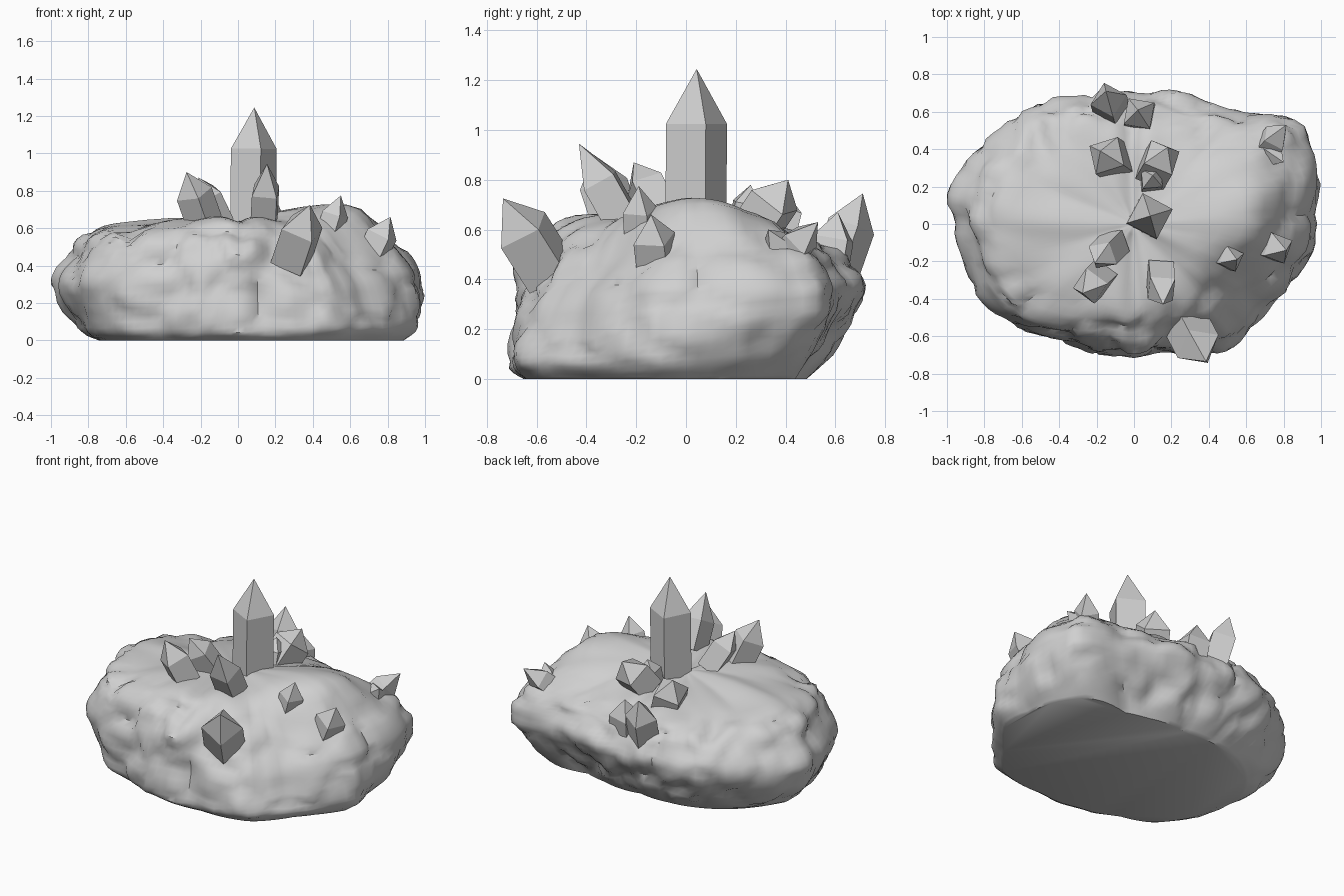
import bpy, bmesh, math
from mathutils import Vector, noise

cube = bpy.data.objects.get("Cube")
if cube:
    bpy.data.objects.remove(cube, do_unlink=True)

SHADE = (0.63, 0.63, 0.63, 1)
grey = bpy.data.materials.new("stone_grey")
grey.use_nodes = True
grey.diffuse_color = SHADE
for node in grey.node_tree.nodes:
    if node.type == 'BSDF_PRINCIPLED':
        node.inputs["Base Color"].default_value = SHADE


def add_object(name, bm):
    bmesh.ops.recalc_face_normals(bm, faces=bm.faces[:])
    mesh = bpy.data.meshes.new(name)
    bm.to_mesh(mesh)
    bm.free()
    mesh.materials.append(grey)
    obj = bpy.data.objects.new(name, mesh)
    bpy.context.collection.objects.link(obj)
    return obj


# Widest outline of the rock seen from above
OUTLINE = [(-1, .13), (-.93, .3), (-.75, .5), (-.55, .62), (-.3, .69), (0, .7),
           (.2, .71), (.4, .66), (.6, .6), (.8, .6), (.92, .54), (.98, .35),
           (1, .25), (.97, .05), (.98, -.15), (.85, -.32), (.75, -.43), (.55, -.65),
           (.2, -.7), (-.1, -.7), (-.4, -.63), (-.65, -.56), (-.86, -.35), (-.95, -.12)]
POLAR = sorted((math.atan2(y, x) % math.tau, math.hypot(x, y)) for x, y in OUTLINE)
POLAR = [(POLAR[-1][0] - math.tau, POLAR[-1][1])] + POLAR + [(POLAR[0][0] + math.tau, POLAR[0][1])]

# Side profiles every 45 degrees from +x: (share of outline radius, height)
PROFILES = [
    [(.9, 0), (.98, .07), (1, .22), (.96, .38), (.84, .54), (.6, .765)],
    [(.7, 0), (.86, .15), (1, .3), (.96, .43), (.86, .52), (.5, .64)],
    [(.67, 0), (.85, .14), (1, .36), (.92, .48), (.8, .54), (.5, .61)],
    [(.71, 0), (.88, .11), (1, .3), (.93, .45), (.8, .55), (.5, .61)],
    [(.75, 0), (.87, .06), (1, .3), (.93, .44), (.85, .57), (.6, .65)],
    [(.86, 0), (.95, .06), (1, .25), (.93, .45), (.83, .57), (.5, .65)],
    [(.91, 0), (1.01, .065), (.96, .28), (.94, .46), (.8, .61), (.58, .675)],
    [(.92, 0), (1, .065), (.95, .19), (.82, .38), (.65, .55), (.4, .68)],
]
SEGMENTS, STEPS = 120, 5


def catmull(a, b, c, d, t):
    return .5 * (2 * b + (c - a) * t + (2 * a - 5 * b + 4 * c - d) * t ** 2
                 + (3 * b - a - 3 * c + d) * t ** 3)


def outline_radius(angle):
    for (a, ra), (b, rb) in zip(POLAR, POLAR[1:]):
        if a <= angle <= b:
            return ra + (rb - ra) * (angle - a) / (b - a)
    return 1.0


def profile_point(angle, level):
    """Blend neighbouring profiles; the last level is the middle of the top."""
    if level == 6:
        return Vector((0, .66))
    turn = angle / math.tau * 8
    i = int(turn)
    return Vector(PROFILES[i % 8][level]).lerp(Vector(PROFILES[(i + 1) % 8][level]), turn - i)


def rock_point(angle, level, t):
    p = catmull(*[profile_point(angle, min(max(level + k, 0), 6)) for k in (-1, 0, 1, 2)], t)
    r = p.x * outline_radius(angle)
    return Vector((r * math.cos(angle), r * math.sin(angle), p.y))


def roughen(p):
    """Broad bumps, chipped plates, and the clefts across the top."""
    out = Vector((p.x * .6, p.y, (p.z - .3) * 1.5)).normalized()
    bump = .025 * noise.noise(p * 3.2) + .015 * noise.noise(p * 8) - .004
    near = noise.voronoi(p * 3.5)[0]
    bump -= .025 * max(0, 1 - (near[1] - near[0]) * 5)
    ragged = min(1, max(0, abs(p.y) - .4 - .2 * abs(p.x)) * 5)
    bump += ragged * (.015 - .06 * abs(noise.noise(Vector((p.x * 4, p.y * 4, p.z * 6)))))
    q = p + out * bump * min(1, p.z / .1)
    high = min(1, max(0, (p.z - .4) / .15))
    q.z -= high * .05 * math.exp(-((p.x + .54 - .03 * math.sin(p.y * 4)) / .045) ** 2)
    q.z -= high * .03 * math.exp(-((p.x + .01 + .03 * p.y) / .04) ** 2)
    # Hollow under the two crystals on the sloping side
    q.z -= .05 * min(1, p.z / .4) * math.exp(-((p.x - .66) ** 2 + (p.y + .2) ** 2) / .03)
    q.z = max(q.z, 0)
    return q


# Rock
bm = bmesh.new()
rings = []
for row in range(6 * STEPS):
    level, sub = divmod(row, STEPS)
    rings.append([bm.verts.new(roughen(rock_point(s / SEGMENTS * math.tau, level, sub / STEPS)))
                  for s in range(SEGMENTS)])
for low, high in zip(rings, rings[1:]):
    for s in range(SEGMENTS):
        n = (s + 1) % SEGMENTS
        bm.faces.new((low[s], low[n], high[n], high[s]))
top = bm.verts.new(roughen(Vector((0, 0, .66))))
for s in range(SEGMENTS):
    bm.faces.new((rings[-1][s], rings[-1][(s + 1) % SEGMENTS], top))
# Ease the spokes out of the middle of the top
middle = [v for ring in rings[-8:] for v in ring] + [top]
for step in range(6):
    bmesh.ops.smooth_vert(bm, verts=middle, factor=.5, use_axis_z=True)
bm.faces.new(rings[0][::-1])
rock = add_object("rock", bm)
bpy.ops.object.select_all(action='DESELECT')
rock.select_set(True)
bpy.context.view_layer.objects.active = rock
bpy.ops.object.shade_smooth_by_angle(angle=math.radians(45))


# Crystals: square prisms with pointed ends
def crystal(name, base, tip, radius, turn=17, point=1.5):
    base, tip = Vector(base), Vector(tip)
    axis = (tip - base).normalized()
    spin = Vector((0, 0, 1)).rotation_difference(axis)
    shoulder = tip - axis * radius * point
    bm = bmesh.new()
    loops = []
    for centre in (base - axis * .03, shoulder):
        loops.append([])
        for k in range(4):
            a = math.radians(turn + 90 * k)
            corner = Vector((math.cos(a), math.sin(a), 0)) * radius
            loops[-1].append(bm.verts.new(centre + spin @ corner))
    apex = bm.verts.new(tip)
    bm.faces.new(loops[0][::-1])
    for k in range(4):
        n = (k + 1) % 4
        bm.faces.new((loops[0][k], loops[0][n], loops[1][n], loops[1][k]))
        bm.faces.new((loops[1][k], loops[1][n], apex))
    add_object(name, bm)


crystal("main_crystal", (.08, .04, .6), (.087, .043, 1.245), .128, 17, 1.72)
crystal("front_crystal", (.29, -.555, .44), (.385, -.735, .725), .125, 30, 1.25)
crystal("left_crystal", (.735, -.12, .49), (.815, -.14, .66), .092, 25, 1.15)
crystal("left_inner_crystal", (.5, -.18, .61), (.55, -.19, .775), .075, 20, 1.4)
crystal("front_middle_crystal", (.14, -.27, .66), (.155, -.43, .945), .095, 40, 1.8)
crystal("front_right_crystal", (-.19, -.29, .66), (-.275, -.37, .9), .1, 10, 1.3)
crystal("right_inner_crystal", (-.11, -.11, .66), (-.21, -.21, .87), .09, 60, 1.2)
crystal("back_middle_crystal", (.11, .29, .62), (.18, .41, .8), .115, 25, .9)
crystal("back_small_crystal", (.09, .23, .62), (.1, .26, .78), .075, 50, 1.0)
crystal("back_right_crystal", (-.11, .34, .57), (-.18, .39, .765), .115, 60, .9)
crystal("rear_crystal", (-.12, .61, .46), (-.15, .71, .745), .1, 15, 1.4)
crystal("rear_small_crystal", (.035, .57, .44), (.02, .61, .67), .1, 35, 1.1)
crystal("corner_crystal", (.71, .41, .5), (.815, .53, .63), .08, 25, 1.5)
crystal("corner_small_crystal", (.71, .39, .5), (.8, .33, .6), .07, 55, 1.3)
